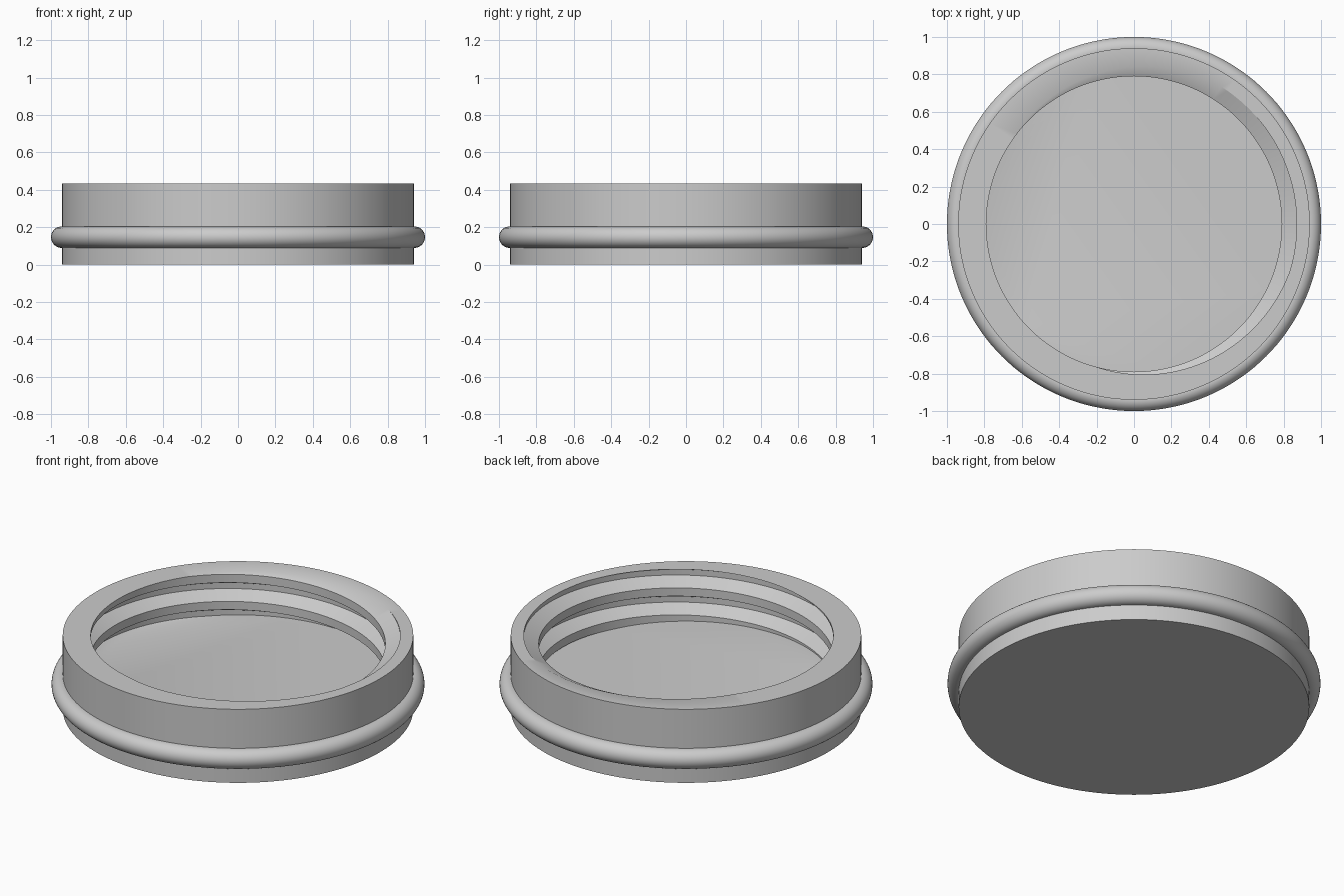
import bpy, bmesh
from math import sin, cos, tau, radians

cube = bpy.data.objects.get("Cube")
if cube:
    bpy.data.objects.remove(cube, do_unlink=True)

SIDES = 144
TOP, FLOOR = 0.435, 0.15          # rim height and inner floor height
OUTER, BORE, ROOT = 0.94, 0.79, 0.87
PITCH = 0.16
START = radians(145)              # where the thread runs out at the rim
THREAD = [(0, BORE), (0.039, ROOT), (0.072, ROOT), (0.111, BORE)]

grey = bpy.data.materials.new("light grey")
grey.use_nodes = True
colour = (0.6, 0.6, 0.6, 1)
grey.diffuse_color = colour
grey.node_tree.nodes["Principled BSDF"].inputs["Base Color"].default_value = colour


def finish(obj):
    obj.data.materials.clear()
    obj.data.materials.append(grey)
    bpy.ops.object.select_all(action='DESELECT')
    obj.select_set(True)
    bpy.context.view_layer.objects.active = obj
    bpy.ops.object.shade_smooth_by_angle(angle=radians(30))


def circle(bm, radius, z):
    verts = [bm.verts.new((radius * cos(tau * i / SIDES), radius * sin(tau * i / SIDES), z))
             for i in range(SIDES)]
    return verts


def fill_level(bm, z):
    """Fill the open loops lying at height z."""
    edges = [e for e in bm.edges if len(e.link_faces) == 1
             and all(abs(v.co.z - z) < 1e-4 for v in e.verts)]
    bmesh.ops.triangle_fill(bm, edges=edges, use_beauty=True, normal=(0, 0, 1))


# Threaded bore: a trapezoid groove rising anticlockwise
bm = bmesh.new()
columns = []
for i in range(SIDES + 1):
    a = tau * i / SIDES
    base = TOP + PITCH * (a - START) / tau
    columns.append([bm.verts.new((r * cos(a), r * sin(a), base + turn * PITCH + dz))
                    for turn in range(-4, 3) for dz, r in THREAD])
for left, right in zip(columns, columns[1:]):
    for j in range(len(left) - 1):
        bm.faces.new((left[j], right[j], right[j + 1], left[j + 1]))
bmesh.ops.remove_doubles(bm, verts=bm.verts[:], dist=1e-5)

# Trim the bore at the rim and at the floor
for z, up in ((TOP, 1), (FLOOR, -1)):
    bmesh.ops.bisect_plane(bm, geom=bm.verts[:] + bm.edges[:] + bm.faces[:], dist=1e-5,
                           plane_co=(0, 0, z), plane_no=(0, 0, up), clear_outer=True)
fill_level(bm, FLOOR)

# Outer wall, rim and underside
low, high = circle(bm, OUTER, 0), circle(bm, OUTER, TOP)
for i in range(SIDES):
    k = (i + 1) % SIDES
    bm.faces.new((low[i], low[k], high[k], high[i]))
fill_level(bm, TOP)
bm.faces.new(low[::-1])
bmesh.ops.recalc_face_normals(bm, faces=bm.faces[:])

mesh = bpy.data.meshes.new("threaded_lid")
bm.to_mesh(mesh)
bm.free()
lid = bpy.data.objects.new("threaded_lid", mesh)
bpy.context.collection.objects.link(lid)
finish(lid)

# Rounded grip ring around the wall
bpy.ops.mesh.primitive_torus_add(major_segments=SIDES, minor_segments=32, major_radius=0.9425,
                                 minor_radius=0.0575, location=(0, 0, 0.147))
ring = bpy.context.object
ring.name = "outer_ring"
finish(ring)
